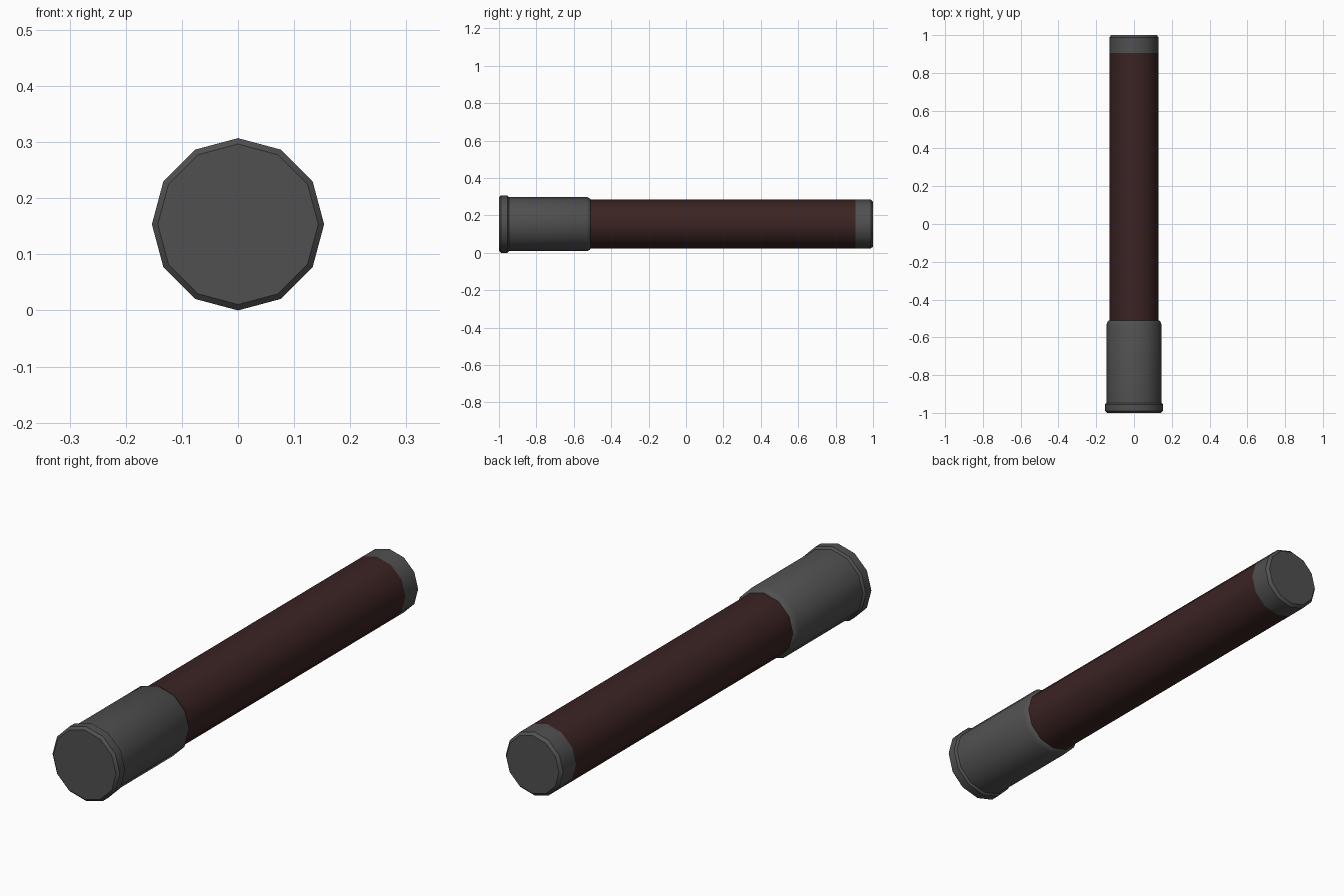
import bpy, bmesh, math

if "Cube" in bpy.data.objects:
    bpy.data.objects.remove(bpy.data.objects["Cube"])

SIDES = 12
AXIS_Z = 0.1535


def material(name, rgb):
    m = bpy.data.materials.new(name)
    m.diffuse_color = (*rgb, 1.0)
    m.use_nodes = True
    m.node_tree.nodes["Principled BSDF"].inputs["Base Color"].default_value = m.diffuse_color
    return m


grey = material("dark grey", (0.08, 0.08, 0.08))
maroon = material("dark maroon", (0.044, 0.0165, 0.0165))


def lathe(name, profile, mat, cap_start=False, cap_end=False):
    """Revolve (y, radius) points about the long axis."""
    bm = bmesh.new()
    rings = []
    for y, r in profile:
        ring = []
        for i in range(SIDES):
            a = 2 * math.pi * i / SIDES
            ring.append(bm.verts.new((r * math.cos(a), y, AXIS_Z + r * math.sin(a))))
        rings.append(ring)
    for r0, r1 in zip(rings, rings[1:]):
        for i in range(SIDES):
            j = (i + 1) % SIDES
            bm.faces.new((r0[i], r1[i], r1[j], r0[j]))
    if cap_start:
        bm.faces.new(rings[0])
    if cap_end:
        bm.faces.new(rings[-1][::-1])
    me = bpy.data.meshes.new(name)
    bm.to_mesh(me)
    bm.free()
    me.materials.append(mat)
    ob = bpy.data.objects.new(name, me)
    bpy.context.collection.objects.link(ob)
    bpy.ops.object.select_all(action='DESELECT')
    ob.select_set(True)
    bpy.context.view_layer.objects.active = ob
    bpy.ops.object.shade_smooth_by_angle(angle=math.radians(35))
    return ob


# front sleeve with raised, chamfered rim and bevelled inner end
lathe("front_sleeve", [(-1.0, 0.143), (-0.99, 0.1535), (-0.955, 0.1535), (-0.947, 0.145),
                       (-0.53, 0.145), (-0.515, 0.138), (-0.51, 0.131)], grey, cap_start=True)
# coloured tube
lathe("tube_body", [(-0.51, 0.131), (0.905, 0.131)], maroon)
# rear cap
lathe("rear_cap", [(0.905, 0.131), (0.988, 0.131), (1.0, 0.120)], grey, cap_end=True)
